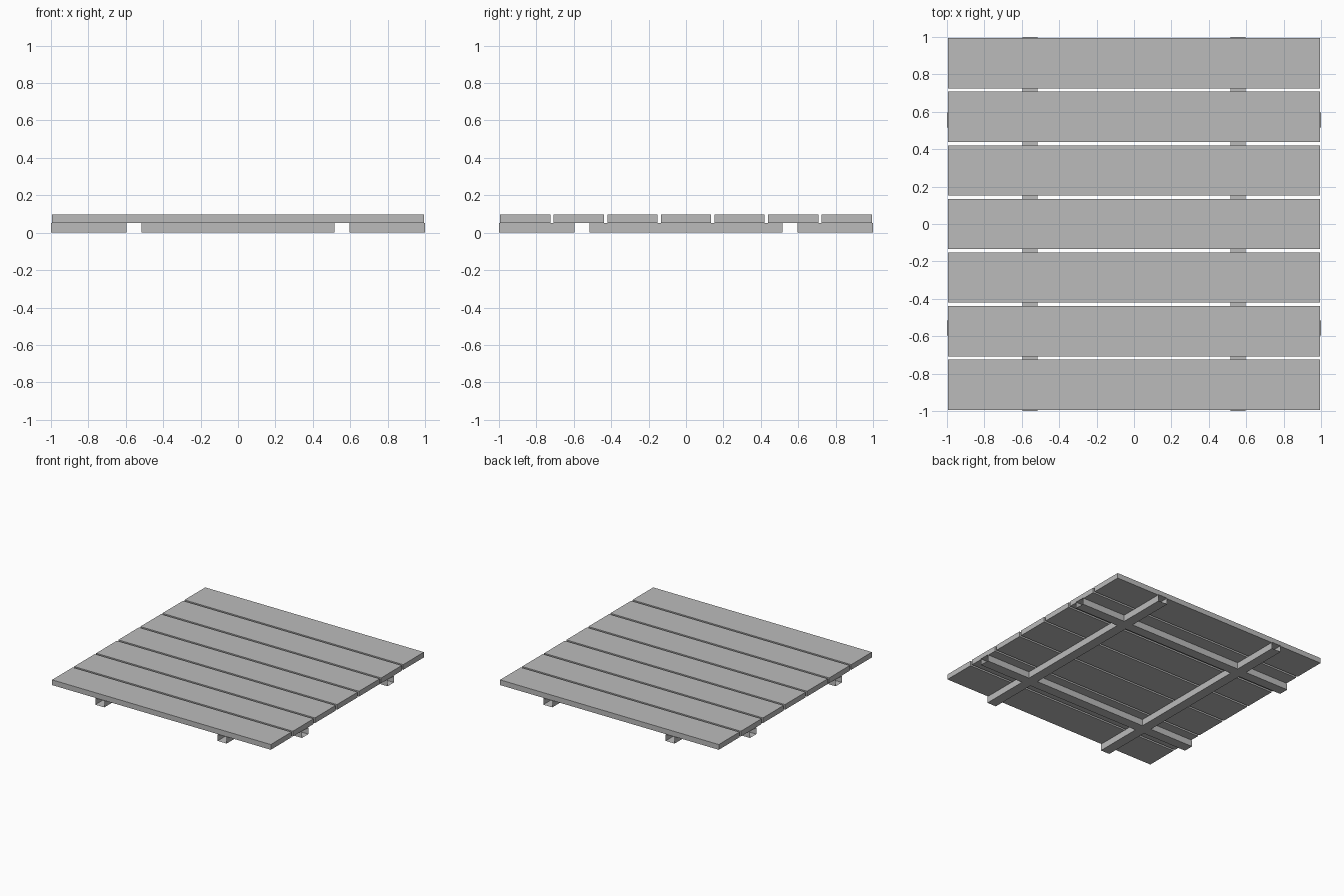
import bpy, bmesh

if "Cube" in bpy.data.objects:
    bpy.data.objects.remove(bpy.data.objects["Cube"])

GREY = (0.5, 0.5, 0.5, 1)
BEAM_TOP, DECK_TOP = 0.053, 0.096
PLANKS, PITCH, WIDTH, LENGTH = 7, 0.2865, 0.269, 1.988

grey = bpy.data.materials.new("plain_grey")
grey.use_nodes = True
grey.diffuse_color = GREY
grey.node_tree.nodes["Principled BSDF"].inputs["Base Color"].default_value = GREY


def finish(bm, name, location=(0, 0, 0)):
    bmesh.ops.recalc_face_normals(bm, faces=bm.faces)
    mesh = bpy.data.meshes.new(name)
    bm.to_mesh(mesh)
    bm.free()
    mesh.materials.append(grey)
    obj = bpy.data.objects.new(name, mesh)
    obj.location = location
    bpy.context.collection.objects.link(obj)
    return obj


# Deck planks, side by side along y
for i in range(PLANKS):
    bm = bmesh.new()
    bmesh.ops.create_cube(bm, size=1)
    bmesh.ops.scale(bm, vec=(LENGTH, WIDTH, DECK_TOP - BEAM_TOP), verts=bm.verts)
    y = (i - (PLANKS - 1) / 2) * PITCH
    finish(bm, f"deck_plank_{i + 1}", (0, y, (DECK_TOP + BEAM_TOP) / 2))

# Crossed hollow beams: a flat lattice of cells extruded upward
cuts = [-1, -0.597, -0.515, 0.515, 0.597, 1]
bm = bmesh.new()
corner = [[bm.verts.new((x, y, 0)) for y in cuts] for x in cuts]
for i in range(5):
    for j in range(5):
        if i in (1, 3) or j in (1, 3):
            bm.faces.new((corner[i][j], corner[i + 1][j],
                          corner[i + 1][j + 1], corner[i][j + 1]))
bmesh.ops.delete(bm, geom=[v for v in bm.verts if not v.link_faces], context='VERTS')
top = bmesh.ops.extrude_face_region(bm, geom=bm.faces[:], use_keep_orig=True)["geom"]
bmesh.ops.translate(bm, vec=(0, 0, BEAM_TOP),
                    verts=[g for g in top if isinstance(g, bmesh.types.BMVert)])
bmesh.ops.recalc_face_normals(bm, faces=bm.faces)

# Open tube ends
ends = []
for f in bm.faces:
    c = f.calc_center_median()
    if max(abs(c.x), abs(c.y)) > 0.99:
        ends.append(f)
bmesh.ops.delete(bm, geom=ends, context='FACES_ONLY')
finish(bm, "crossed_support_beams")
